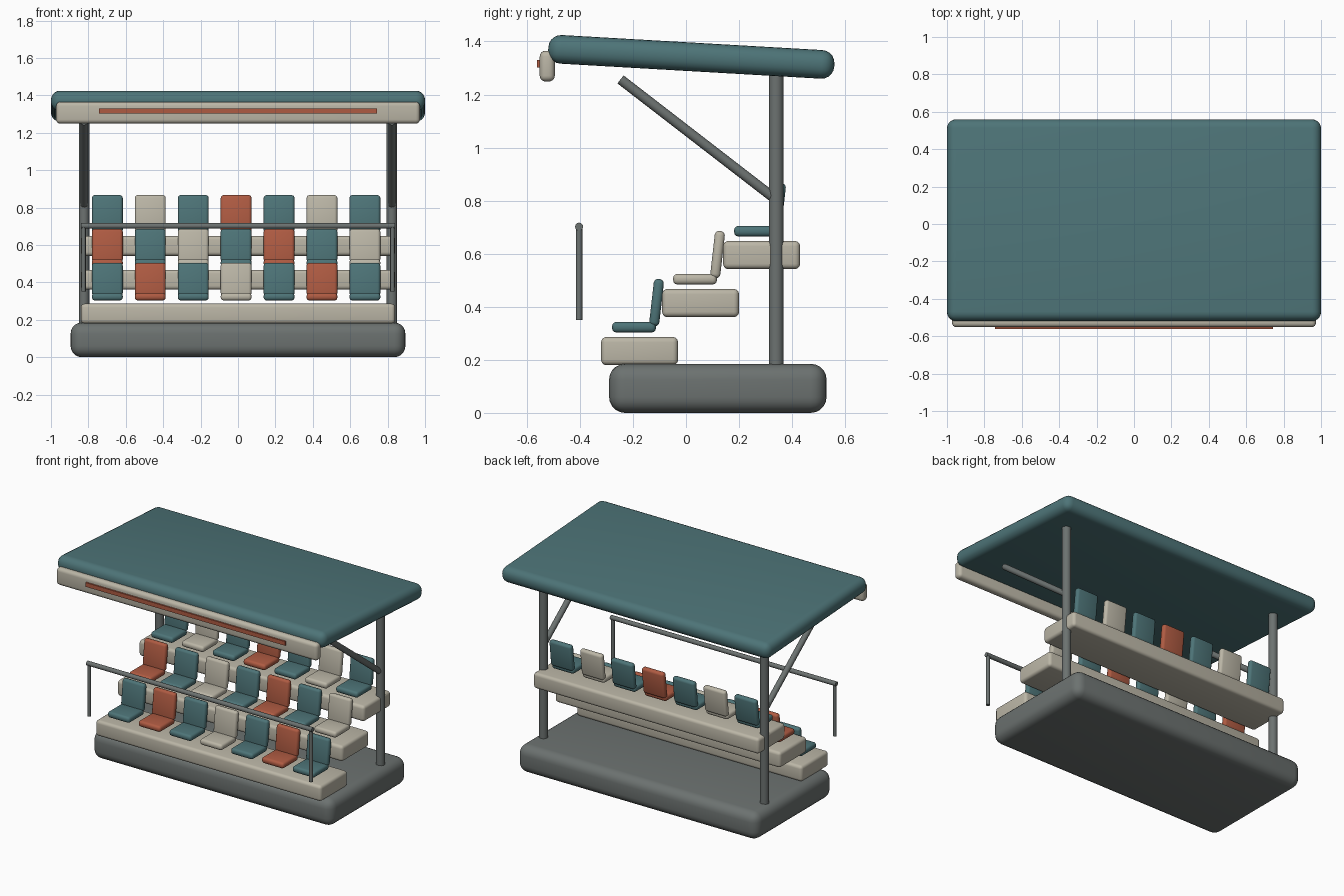
import bpy, bmesh, math
from mathutils import Vector, Matrix

cube = bpy.data.objects.get("Cube")
if cube:
    bpy.data.objects.remove(cube, do_unlink=True)


def material(name, rgb):
    m = bpy.data.materials.new(name)
    m.use_nodes = True
    m.diffuse_color = (*rgb, 1)
    node = next(n for n in m.node_tree.nodes if n.type == 'BSDF_PRINCIPLED')
    node.inputs["Base Color"].default_value = (*rgb, 1)
    return m


TEAL = material("teal", (0.075, 0.175, 0.187))
CREAM = material("cream", (0.50, 0.47, 0.385))
RED = material("brick_red", (0.43, 0.105, 0.055))
STEEL = material("steel_grey", (0.15, 0.168, 0.163))


def finish(bm, name, mat):
    mesh = bpy.data.meshes.new(name)
    bm.to_mesh(mesh)
    bm.free()
    mesh.materials.append(mat)
    ob = bpy.data.objects.new(name, mesh)
    bpy.context.collection.objects.link(ob)
    bpy.ops.object.select_all(action='DESELECT')
    ob.select_set(True)
    bpy.context.view_layer.objects.active = ob
    bpy.ops.object.shade_smooth_by_angle(angle=math.radians(40))
    return ob


def box(name, centre, size, mat, bevel=0, tilt=0, segments=4):
    """Rounded box, tilted about the x axis by degrees."""
    bm = bmesh.new()
    bmesh.ops.create_cube(bm, size=1, matrix=Matrix.Diagonal((*size, 1)))
    if bevel:
        bmesh.ops.bevel(bm, geom=bm.edges[:], offset=bevel, segments=segments,
                        profile=0.5, affect='EDGES')
    ob = finish(bm, name, mat)
    ob.location = centre
    ob.rotation_euler.x = math.radians(tilt)
    return ob


def tube(name, start, end, radius, mat=STEEL):
    """Straight round bar between two points."""
    a, b = Vector(start), Vector(end)
    bm = bmesh.new()
    bmesh.ops.create_cone(bm, cap_ends=True, segments=20, radius1=radius,
                          radius2=radius, depth=(b - a).length)
    ob = finish(bm, name, mat)
    ob.location = (a + b) / 2
    ob.rotation_euler = (b - a).to_track_quat('Z', 'Y').to_euler()
    return ob


# Plinth
box("base", (0, 0.12, 0.0925), (1.79, 0.82, 0.185), STEEL, 0.06, segments=5)

# Stepped tiers, each with a row of seats
rows = [
    [TEAL, RED, TEAL, CREAM, TEAL, RED, TEAL],
    [RED, TEAL, CREAM, TEAL, RED, TEAL, CREAM],
    [TEAL, CREAM, TEAL, RED, TEAL, CREAM, TEAL],
]
for r, colours in enumerate(rows):
    dy, dz = 0.23 * r, 0.181 * r
    box(f"tier_{r + 1}", (0, -0.175 + dy, 0.233 + dz), (1.68, 0.29, 0.106),
        CREAM, 0.02)
    for c, mat in enumerate(colours):
        x = -0.01 + (c - 3) * 0.2295
        tag = f"{r + 1}_{c + 1}"
        box(f"seat_pan_{tag}", (x, -0.196 + dy, 0.323 + dz),
            (0.165, 0.165, 0.04), mat, 0.016, segments=3)
        box(f"seat_back_{tag}", (x, -0.111 + dy, 0.416 + dz),
            (0.165, 0.038, 0.178), mat, 0.016, tilt=-6.5, segments=3)

# Roof posts, braces and front rail uprights
for side, s in (("left", 1), ("right", -1)):
    tube(f"post_{side}", (s * 0.823, 0.34, 0.16), (s * 0.823, 0.34, 1.29), 0.028)
    tube(f"brace_{side}", (s * 0.823, -0.247, 1.257), (s * 0.823, 0.345, 0.8), 0.019)
    tube(f"rail_upright_{side}", (s * 0.826, -0.403, 0.35),
         (s * 0.826, -0.403, 0.70), 0.012)
tube("front_rail", (-0.84, -0.403, 0.702), (0.84, -0.403, 0.702), 0.015)

# Sloping canopy with front fascia and stripe
box("canopy", (0, 0.02, 1.342), (2.0, 1.08, 0.108), TEAL, 0.048, tilt=-3.3, segments=5)
box("fascia", (0, -0.523, 1.307), (1.945, 0.057, 0.116), CREAM, 0.022)
box("fascia_stripe", (0, -0.5565, 1.316), (1.486, 0.0098, 0.028), RED)
